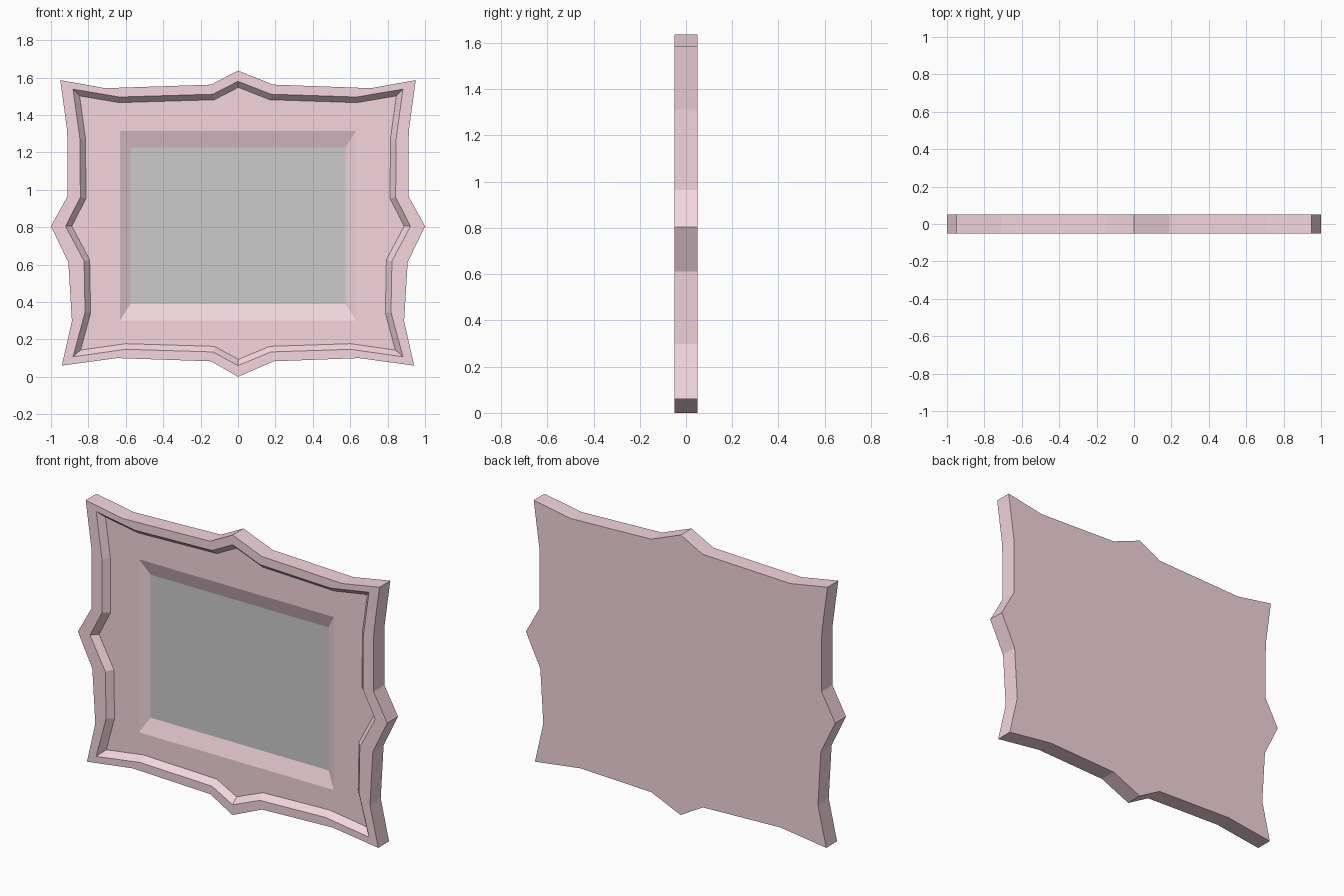
import bpy, bmesh
from mathutils import Vector

if "Cube" in bpy.data.objects:
    bpy.data.objects.remove(bpy.data.objects["Cube"])

FRONT, PANEL, PICTURE, BACK = -0.05, -0.015, 0.015, 0.05

# Right half outlines (x, z), from top peak to bottom peak
OUTER = [(0, 1.637), (0.19, 1.562), (0.71, 1.543), (0.95, 1.586), (0.913, 1.313),
         (0.912, 0.965), (1.0, 0.805), (0.907, 0.612), (0.888, 0.297), (0.942, 0.06),
         (0.647, 0.10), (0.19, 0.083), (0, 0)]
LIP = [(0, 1.58), (0.176, 1.511), (0.633, 1.496), (0.882, 1.538), (0.845, 1.27),
       (0.843, 0.96), (0.922, 0.805), (0.823, 0.618), (0.818, 0.345), (0.882, 0.107),
       (0.6, 0.147), (0.176, 0.133), (0, 0.06)]


def mirrored(half, left_shoulder):
    """Close a half outline; the crest shoulders sit closer in on the left."""
    left = [(-x, z) for x, z in half[1:-1]]
    left[0] = (-left_shoulder, left[0][1])
    left[-1] = (-left_shoulder, left[-1][1])
    return half + left[::-1]


def inset(points, d):
    """Mitred inward offset of a clockwise outline."""
    result = []
    for i, p in enumerate(points):
        a, b, c = Vector(points[i - 1]), Vector(p), Vector(points[(i + 1) % len(points)])
        u, v = (b - a).normalized(), (c - b).normalized()
        n1, n2 = Vector((u.y, -u.x)), Vector((v.y, -v.x))
        result.append(tuple(b + (n1 + n2) * d / (1 + n1.dot(n2))))
    return result


def rectangle(x0, x1, z0, z1):
    return [(x0, z1), (x1, z1), (x1, z0), (x0, z0)]


def ring(bm, points, y):
    return [bm.verts.new((x, y, z)) for x, z in points]


def bridge(bm, a, b):
    n = len(a)
    for i in range(n):
        j = (i + 1) % n
        bm.faces.new((a[i], a[j], b[j], b[i]))


def loop_edges(bm, verts):
    return [bm.edges.get((verts[i - 1], verts[i])) for i in range(len(verts))]


def finish(bm, name):
    mesh = bpy.data.meshes.new(name)
    bm.to_mesh(mesh)
    bm.free()
    obj = bpy.data.objects.new(name, mesh)
    bpy.context.collection.objects.link(obj)
    return obj


# Ornate frame: back, outer side, rim, stepped lip, panel, sloped opening
outline = mirrored(OUTER, 0.144)
lip = mirrored(LIP, 0.134)
opening = rectangle(-0.63, 0.63, 0.302, 1.313)
picture = rectangle(-0.575, 0.575, 0.39, 1.226)

bm = bmesh.new()
back = ring(bm, outline, BACK)
front = ring(bm, outline, FRONT)
lip_top = ring(bm, lip, FRONT)
lip_foot = ring(bm, inset(lip, 0.03), PANEL)
open_top = ring(bm, opening, PANEL)
open_foot = ring(bm, picture, PICTURE)
bm.faces.new(back)
bridge(bm, back, front)
bridge(bm, front, lip_top)
bridge(bm, lip_top, lip_foot)
bridge(bm, open_top, open_foot)
bmesh.ops.triangle_fill(bm, use_beauty=True, normal=(0, -1, 0),
                        edges=loop_edges(bm, lip_foot) + loop_edges(bm, open_top))
bmesh.ops.recalc_face_normals(bm, faces=bm.faces)
frame = finish(bm, "frame")
pink = bpy.data.materials.new("pink")
pink.diffuse_color = (0.9, 0.67, 0.73, 1)
pink.use_nodes = True
pink.node_tree.nodes["Principled BSDF"].inputs["Base Color"].default_value = pink.diffuse_color
frame.data.materials.append(pink)

# Grey picture surface at the bottom of the opening
bm = bmesh.new()
bm.faces.new(ring(bm, picture, PICTURE)[::-1])
finish(bm, "picture")
